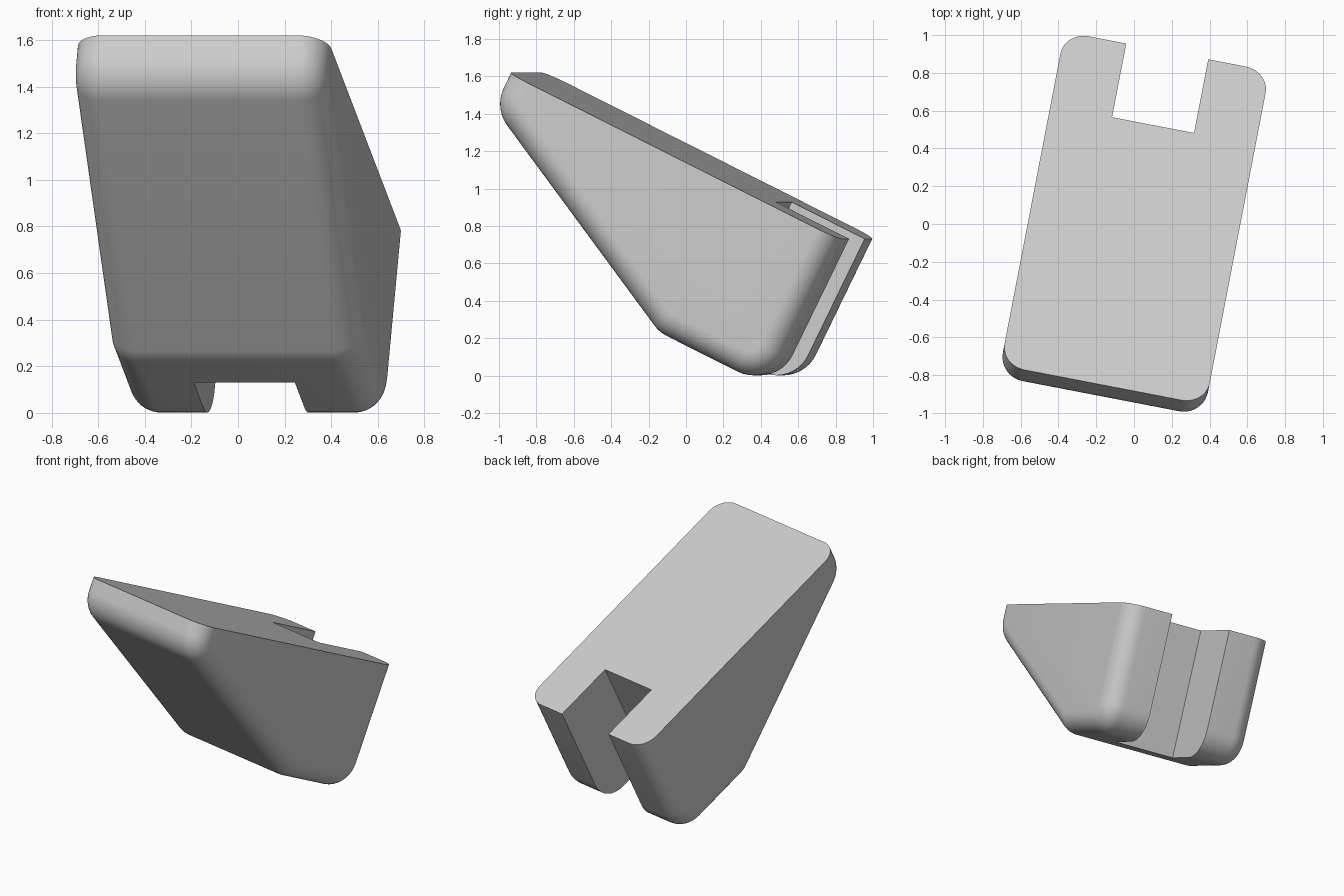
import bpy, bmesh
from math import radians, sin, tan
from mathutils import Matrix, Vector

cube = bpy.data.objects.get("Cube")
if cube:
    bpy.data.objects.remove(cube, do_unlink=True)

HALF_WIDTH, LENGTH, DEPTH = 0.553, 2.006, 0.888
PROFILE_RADIUS, RIM_RADIUS = 0.195, 0.13

grey = bpy.data.materials.new("grey")
grey.use_nodes = True
grey.diffuse_color = (0.6, 0.6, 0.6, 1)
grey.node_tree.nodes["Principled BSDF"].inputs["Base Color"].default_value = (0.6, 0.6, 0.6, 1)


def fillet(prev, corner, nxt, radius, steps=10):
    """Points of a tangent arc that replaces a corner."""
    a, b = (prev - corner).normalized(), (nxt - corner).normalized()
    half = a.angle(b) / 2
    center = corner + (a + b).normalized() * radius / sin(half)
    start = (corner + a * radius / tan(half) - center).normalized()
    end = (corner + b * radius / tan(half) - center).normalized()
    return [center + start.slerp(end, i / steps) * radius for i in range(steps + 1)]


def make_object(name, bm):
    bmesh.ops.recalc_face_normals(bm, faces=bm.faces)
    bm.transform(PLACE)
    mesh = bpy.data.meshes.new(name)
    bm.to_mesh(mesh)
    bm.free()
    mesh.materials.append(grey)
    obj = bpy.data.objects.new(name, mesh)
    bpy.context.collection.objects.link(obj)
    return obj


# The top slopes down towards the back and the whole body is turned a little
yaw = Matrix.Rotation(radians(-10.9), 4, 'Z')
PLACE = (yaw @ Matrix.Translation((0, -0.868, 1.62))
         @ Matrix.Rotation(radians(-26.3), 4, 'X'))

# Side profile: sharp along the top, rounded at the nose, belly and heel
corners = [Vector(p) for p in ((0, 0), (0, -0.21), (1.34, -DEPTH),
                               (LENGTH, -DEPTH), (LENGTH, 0))]
outline = [corners[0]]
for i in (1, 2, 3):
    outline += fillet(corners[i - 1], corners[i], corners[i + 1], PROFILE_RADIUS)
outline.append(corners[4])

bm = bmesh.new()
side = bm.faces.new([bm.verts.new((-HALF_WIDTH, p.x, p.y)) for p in outline])
grown = bmesh.ops.extrude_face_region(bm, geom=[side], use_keep_orig=True)
moved = [v for v in grown["geom"] if isinstance(v, bmesh.types.BMVert)]
bmesh.ops.translate(bm, verts=moved, vec=(2 * HALF_WIDTH, 0, 0))

# Round both side rims, leaving the top edges sharp
rims = [e for e in bm.edges
        if abs(e.verts[0].co.x - e.verts[1].co.x) < 1e-5
        and min(v.co.z for v in e.verts) < -0.01]
bmesh.ops.bevel(bm, geom=rims, offset=RIM_RADIUS, offset_type='OFFSET',
                segments=10, profile=0.5, affect='EDGES', clamp_overlap=False)
body = make_object("wedge_body", bm)

# Square notch through the back
bm = bmesh.new()
bmesh.ops.create_cube(bm, size=1, matrix=Matrix.Translation((0, 2.063, -0.4))
                      @ Matrix.Diagonal((0.442, 1, 2, 1)))
cutter = make_object("notch_cutter", bm)
cutter.hide_render = True
cut = body.modifiers.new("notch", 'BOOLEAN')
cut.operation, cut.solver, cut.object = 'DIFFERENCE', 'EXACT', cutter
bpy.ops.object.select_all(action='DESELECT')
bpy.context.view_layer.objects.active = body
body.select_set(True)
bpy.ops.object.modifier_apply(modifier=cut.name)
bpy.data.objects.remove(cutter, do_unlink=True)
bpy.ops.object.shade_smooth_by_angle(angle=radians(30))
